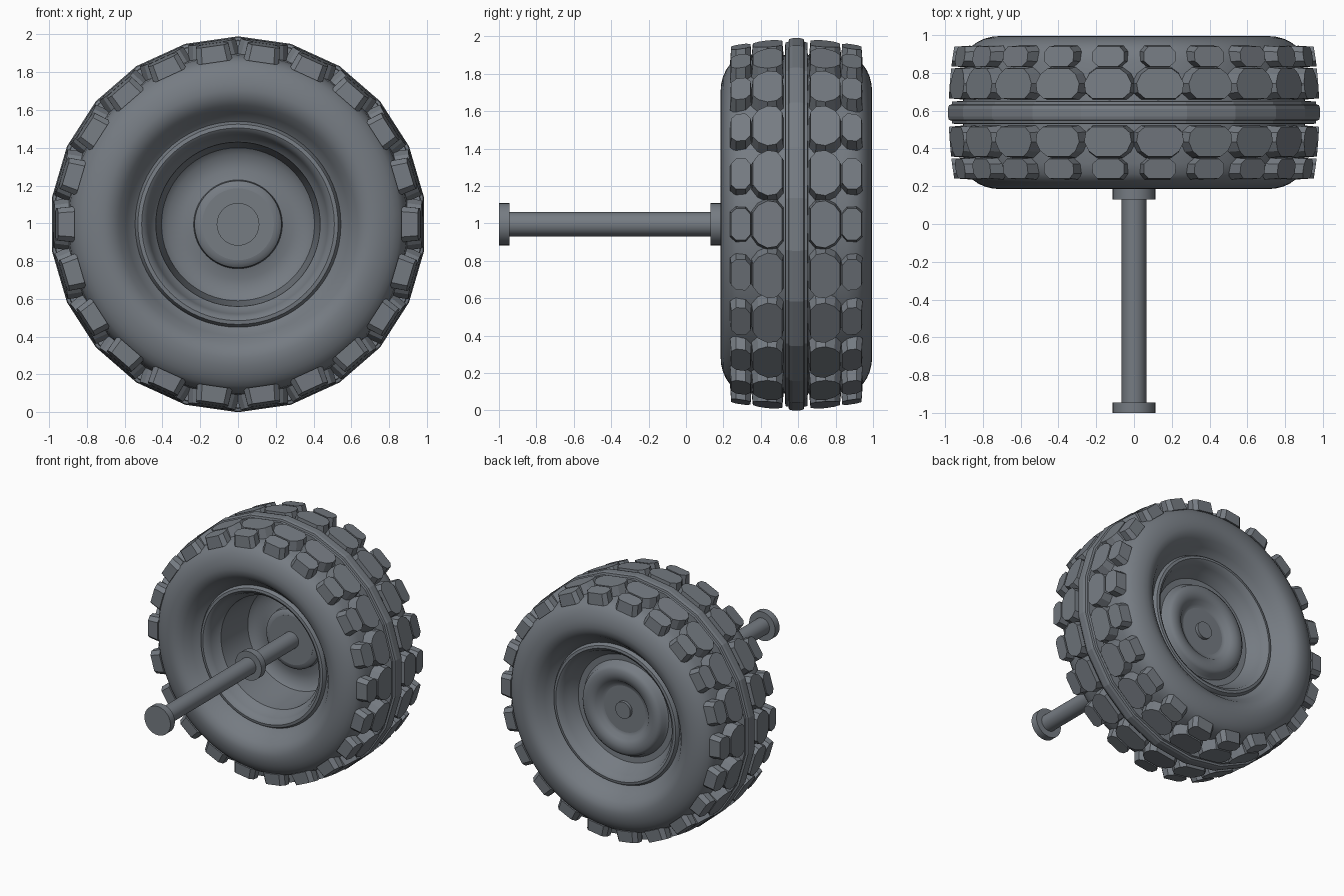
import bpy, bmesh, math
from mathutils import Vector

if "Cube" in bpy.data.objects:
    bpy.data.objects.remove(bpy.data.objects["Cube"])

R = 0.995            # outer radius and axle height
MID = 0.59           # middle of the tyre along y
LUGS = 22
STEP = math.tau / LUGS

grey = bpy.data.materials.new("slate grey")
grey.use_nodes = True
grey.diffuse_color = (0.18, 0.2, 0.225, 1)
grey.node_tree.nodes["Principled BSDF"].inputs["Base Color"].default_value = grey.diffuse_color


def finish(bm, name, angle=None):
    bmesh.ops.recalc_face_normals(bm, faces=bm.faces)
    mesh = bpy.data.meshes.new(name)
    bm.to_mesh(mesh)
    bm.free()
    mesh.materials.append(grey)
    obj = bpy.data.objects.new(name, mesh)
    obj.location.z = R
    bpy.context.collection.objects.link(obj)
    if angle:
        bpy.ops.object.select_all(action='DESELECT')
        obj.select_set(True)
        bpy.context.view_layer.objects.active = obj
        bpy.ops.object.shade_smooth_by_angle(angle=math.radians(angle))
    return obj


def lathe(name, profile, segments, angle=None, closed=True):
    """Turn (radius, y) points about the y axis; open profiles get end caps."""
    bm = bmesh.new()
    rings = []
    for r, y in profile:
        rings.append([bm.verts.new((r * math.sin(i * math.tau / segments), y,
                                    r * math.cos(i * math.tau / segments)))
                      for i in range(segments)])
    pairs = list(zip(rings, rings[1:]))
    if closed:
        pairs.append((rings[-1], rings[0]))
    else:
        bm.faces.new(rings[0])
        bm.faces.new(rings[-1])
    for a, b in pairs:
        for i in range(segments):
            j = (i + 1) % segments
            bm.faces.new((a[i], a[j], b[j], b[i]))
    return finish(bm, name, angle)


def mirrored(half):
    """Complete a half profile symmetrically about the tyre's middle."""
    return half + [(r, 2 * MID - y) for r, y in reversed(half)]


# Tyre body: rounded sidewalls and the floor of the tread
lathe("tyre", mirrored([
    (0.53, 0.33), (0.56, 0.31), (0.59, 0.27), (0.63, 0.22), (0.67, 0.193),
    (0.71, 0.185), (0.75, 0.188), (0.79, 0.198), (0.825, 0.214),
    (0.855, 0.235), (0.88, 0.265), (0.895, 0.32), (0.905, 0.43)]), 88, 40)

# Rim: barrel with a lip on each side, deep dish in front, hub disc behind
lathe("rim", [
    (0.18, 0.66), (0.21, 0.663), (0.23, 0.68), (0.235, 0.72), (0.29, 0.735),
    (0.37, 0.73), (0.405, 0.70), (0.415, 0.62), (0.43, 0.48), (0.435, 0.41),
    (0.46, 0.385), (0.475, 0.34), (0.49, 0.305), (0.51, 0.292), (0.53, 0.295),
    (0.545, 0.32), (0.545, 0.86), (0.53, 0.885), (0.51, 0.888), (0.49, 0.875),
    (0.475, 0.84), (0.45, 0.80), (0.43, 0.77), (0.415, 0.745), (0.37, 0.742),
    (0.355, 0.755), (0.345, 0.79), (0.32, 0.81), (0.27, 0.81), (0.23, 0.795),
    (0.205, 0.765), (0.18, 0.76)], 64, 40)
lathe("hub", [(0.19, 0.66), (0.19, 0.76)], 48, 30, closed=False)

# Axle with a flange at its end and one at the wheel
lathe("axle", [(0.065, -0.98), (0.065, 0.785)], 32, 30, closed=False)
for name, y in (("end_flange", -1.0), ("wheel_flange", 0.13)):
    lathe(name, [(0.113, y), (0.113, y + 0.055)], 32, 30, closed=False)

# Faceted centre rib with a lower step on each side
lathe("centre_rib", mirrored([(0.88, 0.528), (0.972, 0.531), (0.975, 0.547),
                              (0.99, 0.551), (R, 0.57)]), LUGS)


def tread_row(name, outline, floor):
    """Tapered blocks round both shoulders; outline is half of (width, offset)."""
    shape = outline + [(-u, v) for u, v in reversed(outline)]
    middle = sum(v for u, v in shape) / len(shape)
    bm = bmesh.new()
    for side in (-1, 1):
        for i in range(LUGS):
            a = (i + 0.5) * STEP
            out = Vector((math.sin(a), 0, math.cos(a)))
            along = Vector((math.cos(a), 0, -math.sin(a)))

            def ring(grow, height):
                points = []
                for u, v in shape:
                    w = middle + (v - middle) * grow
                    h = height if height else 0.981 - 0.24 * v * v
                    points.append(bm.verts.new(out * h + along * u * grow
                                               + Vector((0, MID + side * w, 0))))
                return points

            low, high = ring(1.08, floor), ring(0.97, None)
            bm.faces.new(high)
            bm.faces.new(low)
            n = len(shape)
            for k in range(n):
                j = (k + 1) % n
                bm.faces.new((low[k], low[j], high[j], high[k]))
    return finish(bm, name)


# Wide blocks beside the rib and smaller ones on the shoulders
tread_row("inner_tread_blocks", [(0.085, 0.073), (0.122, 0.105), (0.13, 0.155),
                                 (0.105, 0.205), (0.065, 0.235)], 0.88)
tread_row("shoulder_tread_blocks", [(0.055, 0.243), (0.088, 0.272),
                                    (0.088, 0.322), (0.062, 0.35)], 0.865)
